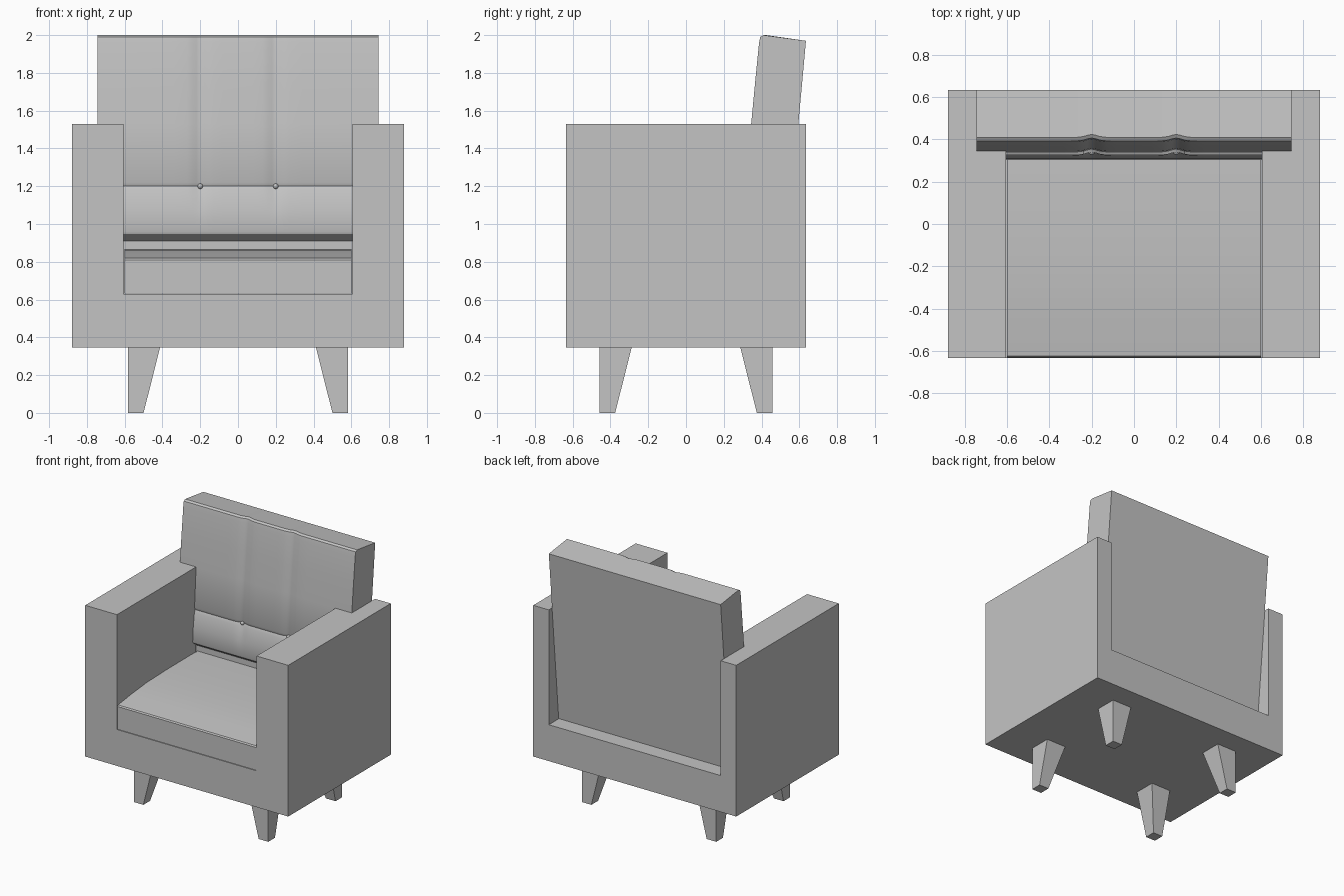
import bpy, bmesh, math

cube = bpy.data.objects.get("Cube")
if cube:
    bpy.data.objects.remove(cube, do_unlink=True)

GREY = (0.55, 0.55, 0.55, 1.0)
mat = bpy.data.materials.new("light grey")
mat.use_nodes = True
mat.diffuse_color = GREY
mat.node_tree.nodes["Principled BSDF"].inputs["Base Color"].default_value = GREY


def finish(name, bm, angle=30):
    """Clean a bmesh, turn it into a shaded object and return it."""
    bmesh.ops.remove_doubles(bm, verts=bm.verts, dist=1e-5)
    flat = [f for f in bm.faces if f.calc_area() < 1e-8]
    bmesh.ops.delete(bm, geom=flat, context='FACES_ONLY')
    bmesh.ops.recalc_face_normals(bm, faces=bm.faces)
    mesh = bpy.data.meshes.new(name)
    bm.to_mesh(mesh)
    bm.free()
    mesh.materials.append(mat)
    obj = bpy.data.objects.new(name, mesh)
    bpy.context.collection.objects.link(obj)
    bpy.ops.object.select_all(action='DESELECT')
    obj.select_set(True)
    bpy.context.view_layer.objects.active = obj
    bpy.ops.object.shade_smooth_by_angle(angle=math.radians(angle))
    return obj


def loft(name, rings, angle=30):
    """Join equal closed rings of points with quads and cap both ends."""
    bm = bmesh.new()
    loops = [[bm.verts.new(p) for p in ring] for ring in rings]
    for a, b in zip(loops, loops[1:]):
        for i in range(len(a)):
            j = (i + 1) % len(a)
            bm.faces.new((a[i], a[j], b[j], b[i]))
    bm.faces.new(loops[0])
    bm.faces.new(loops[-1])
    return finish(name, bm, angle)


# Body: U-shaped shell, with the arms notched at the rear for the backrest
OUT, FLOOR, BOTTOM, ARM_TOP = 0.88, 0.63, 0.345, 1.53


def u_ring(y, inner):
    half = [(OUT, BOTTOM), (OUT, ARM_TOP), (inner, ARM_TOP), (inner, FLOOR)]
    return [(x, y, z) for x, z in half] + [(-x, y, z) for x, z in reversed(half)]


loft("body_and_arms", [u_ring(-0.635, 0.605), u_ring(0.345, 0.605),
                       u_ring(0.345, 0.745), u_ring(0.635, 0.745)])

# Seat cushion: gently crowned side profile run between the arms
seat = [(-0.632, 0.632), (-0.632, 0.81), (-0.625, 0.82), (-0.45, 0.843),
        (-0.27, 0.86), (0.0, 0.867), (0.28, 0.868), (0.4, 0.865), (0.4, 0.632)]
loft("seat_cushion", [[(x, y, z) for y, z in seat] for x in (-0.602, 0.602)])

# Backrest: leaning profile with a crease, and two shallow upright channels
BUTTON_X, CREASE_Z = 0.2, 1.2
back = [(0.513, 0.632), (0.635, 1.97), (0.41, 2.0), (0.393, 1.99), (0.387, 1.96),
        (0.366, 1.75), (0.345, 1.53), (0.326, 1.22), (0.334, CREASE_Z),
        (0.324, 1.18), (0.31, 1.07), (0.303, 0.96), (0.308, 0.947),
        (0.36, 0.91), (0.36, 0.632)]


def channel(x, y, z):
    if y > 0.45 or z < 1.15:
        return y
    return y + 0.014 * math.exp(-((abs(x) - BUTTON_X) / 0.035) ** 2)


offsets = [0, 0.08, 0.13, 0.16, 0.18, 0.2, 0.22, 0.24, 0.27, 0.34, 0.6, 0.745]
stations = [-x for x in reversed(offsets[1:])] + offsets
loft("backrest", [[(x, channel(x, y, z), z) for y, z in back] for x in stations])

# Tufting buttons on the crease
for side, label in ((1, "left"), (-1, "right")):
    bm = bmesh.new()
    bmesh.ops.create_uvsphere(bm, u_segments=12, v_segments=8, radius=0.014)
    button = finish(label + "_button", bm, 60)
    button.location = (side * BUTTON_X, 0.34, CREASE_Z)

# Legs: square, upright on the outer faces and tapered on the inner ones


def leg_ring(sx, sy, size, z):
    x0, y0 = sx * 0.583, sy * 0.458
    x1, y1 = x0 - sx * size, y0 - sy * size
    return [(x0, y0, z), (x1, y0, z), (x1, y1, z), (x0, y1, z)]


for sy, row in ((-1, "front"), (1, "rear")):
    for sx, label in ((1, "left"), (-1, "right")):
        loft(f"{row}_{label}_leg", [leg_ring(sx, sy, 0.083, 0),
                                    leg_ring(sx, sy, 0.17, BOTTOM)])
